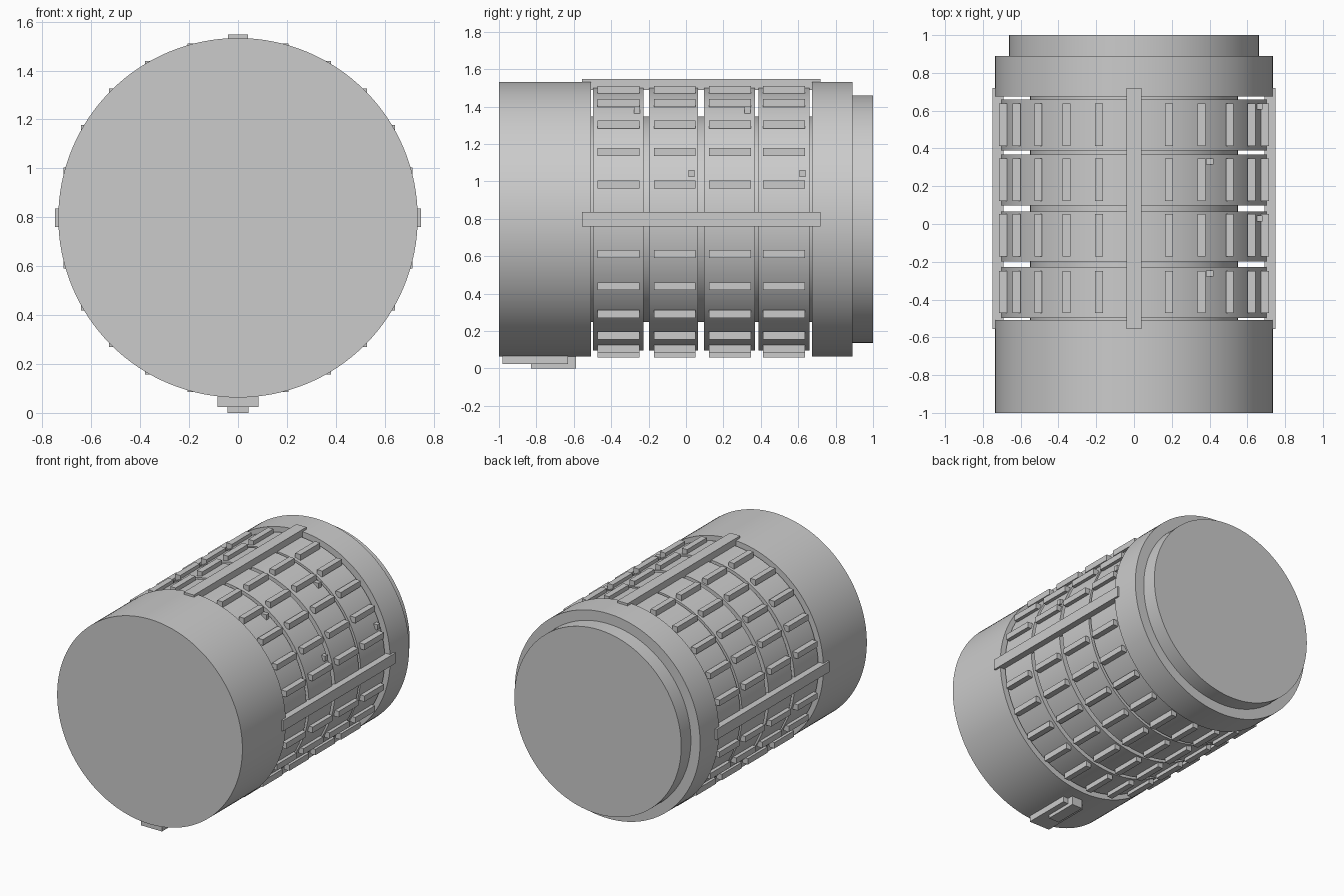
import bpy, math

old = bpy.data.objects.get("Cube")
if old:
    bpy.data.objects.remove(old, do_unlink=True)

AXIS_Z = 0.798
BODY_R = 0.735
STUD_R = 0.717

grey = bpy.data.materials.new("plain_grey")
grey.use_nodes = True
colour = (0.6, 0.6, 0.6, 1)
grey.diffuse_color = colour
grey.node_tree.nodes["Principled BSDF"].inputs["Base Color"].default_value = colour


def cylinder(name, radius, y0, y1):
    bpy.ops.mesh.primitive_cylinder_add(
        vertices=128, radius=radius, depth=y1 - y0,
        location=(0, (y0 + y1) / 2, AXIS_Z), rotation=(math.pi / 2, 0, 0))
    obj = bpy.context.object
    obj.name = name
    obj.data.materials.append(grey)
    bpy.ops.object.shade_smooth_by_angle(angle=math.radians(30))


def box(name, x, y, z):
    """Box from (low, high) pairs on each axis."""
    pairs = (x, y, z)
    bpy.ops.mesh.primitive_cube_add(size=1, location=[(a + b) / 2 for a, b in pairs])
    obj = bpy.context.object
    obj.name = name
    obj.scale = [b - a for a, b in pairs]
    bpy.ops.object.transform_apply(location=False, rotation=False, scale=True)
    obj.data.materials.append(grey)


def around(centre, half):
    return (centre - half, centre + half)


# Main barrel, stepped end cap and inner core
cylinder("front_barrel", BODY_R, -1, -0.508)
cylinder("rear_collar", BODY_R, 0.675, 0.89)
cylinder("end_cap", 0.662, 0.88, 1)
cylinder("inner_core", 0.55, -0.55, 0.99)

# Grip rings, each with a row of studs
rings = [(-0.497, -0.228), (-0.199, 0.065), (0.097, 0.368), (0.388, 0.66)]
stud_rows = [-0.36, -0.06, 0.235, 0.525]
for number, (ring, row) in enumerate(zip(rings, stud_rows), 1):
    cylinder(f"grip_ring_{number}", 0.703, *ring)
    for step in range(24):
        if step in (0, 6, 12):      # places taken by the long rails
            continue
        angle = math.radians(15 * step)
        box(f"grip_stud_{number}_{step}",
            around(STUD_R * math.cos(angle), 0.021),
            around(row, 0.112),
            around(AXIS_Z + STUD_R * math.sin(angle), 0.021))

# Long rails along the top and both sides
rail_y = (-0.557, 0.719)
box("top_rail", (-0.04, 0.04), rail_y, (AXIS_Z + 0.69, AXIS_Z + 0.75))
for side, name in ((1, "left_rail"), (-1, "right_rail")):
    box(name, sorted((side * 0.69, side * 0.748)), rail_y, around(AXIS_Z, 0.038))

# Small index pegs between the studs
for y in (-0.262, 0.33):
    box("upper_peg", around(0.4, 0.02), around(y, 0.016), around(1.382, 0.019))
for y in (0.03, 0.622):
    box("lower_peg", around(0.662, 0.019), around(y, 0.016), around(1.043, 0.019))

# Foot under the front barrel
box("foot_plate", (-0.083, 0.083), (-0.98, -0.632), (0.025, 0.1))
box("foot_button", (-0.042, 0.042), (-0.83, -0.588), (0, 0.1))
